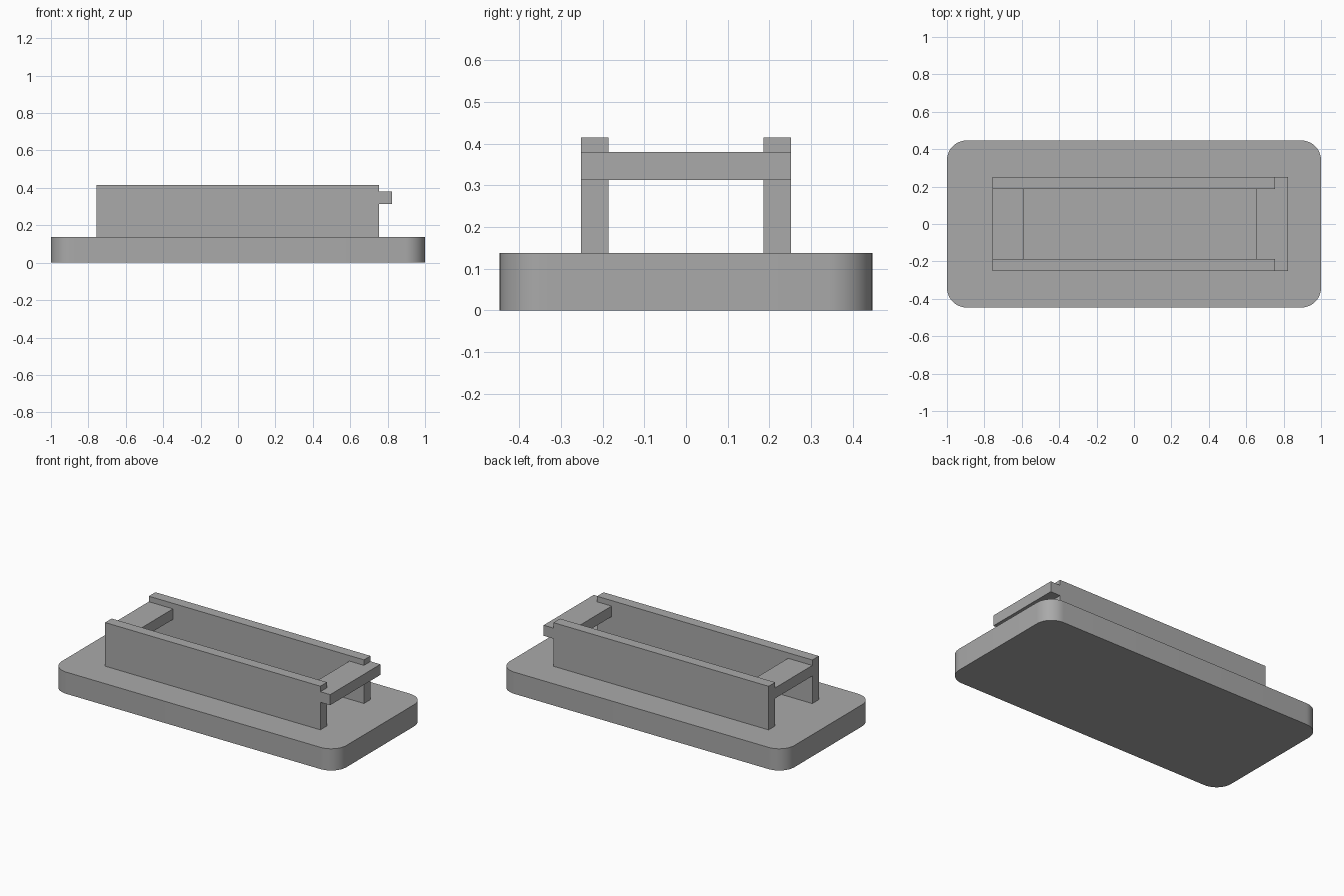
import bpy
import bmesh
from math import radians

cube = bpy.data.objects.get("Cube")
if cube:
    bpy.data.objects.remove(cube, do_unlink=True)

GREY = (0.4, 0.4, 0.4, 1.0)
grey = bpy.data.materials.new("plain_grey")
grey.use_nodes = True
grey.diffuse_color = GREY
grey.node_tree.nodes["Principled BSDF"].inputs["Base Color"].default_value = GREY


def prism(name, outline, z0, z1, corner_radius=0.0):
    """Extrude a flat outline from z0 to z1, optionally rounding its upright edges."""
    bm = bmesh.new()
    face = bm.faces.new([bm.verts.new((x, y, z0)) for x, y in outline])
    top = bmesh.ops.extrude_face_region(bm, geom=[face])["geom"]
    for v in top:
        if isinstance(v, bmesh.types.BMVert):
            v.co.z = z1
    if corner_radius:
        upright = [e for e in bm.edges
                   if abs(e.verts[0].co.z - e.verts[1].co.z) > 0.01]
        bmesh.ops.bevel(bm, geom=upright, offset=corner_radius,
                        segments=12, profile=0.5, affect='EDGES')
    bmesh.ops.recalc_face_normals(bm, faces=bm.faces)
    mesh = bpy.data.meshes.new(name)
    bm.to_mesh(mesh)
    bm.free()
    mesh.materials.append(grey)
    obj = bpy.data.objects.new(name, mesh)
    bpy.context.collection.objects.link(obj)
    return obj


def rect(x0, x1, y0, y1):
    return [(x0, y0), (x1, y0), (x1, y1), (x0, y1)]


BASE_TOP, RAIL_TOP = 0.138, 0.415
BAR_LOW, BAR_HIGH = 0.313, 0.38
BACK, FRONT = -0.757, 0.755      # rail ends along x
INNER, OUTER = 0.186, 0.252      # rail sides along y

# Rounded base plate
base = prism("base_plate", rect(-1, 1, -0.447, 0.447), 0, BASE_TOP, 0.107)
bpy.ops.object.select_all(action='DESELECT')
base.select_set(True)
bpy.context.view_layer.objects.active = base
bpy.ops.object.shade_smooth_by_angle(angle=radians(30))

# Side rails
for name, side in (("front_rail", -1), ("back_rail", 1)):
    y0, y1 = sorted((side * INNER, side * OUTER))
    prism(name, rect(BACK, FRONT, y0, y1), BASE_TOP, RAIL_TOP)

# Flush crossbar at one end
prism("flush_crossbar", rect(BACK, -0.587, -INNER, INNER), BAR_LOW, BAR_HIGH)

# T-shaped crossbar that overhangs the rail ends
prism("overhanging_crossbar",
      [(0.653, -INNER), (FRONT, -INNER), (FRONT, -OUTER), (0.824, -OUTER),
       (0.824, OUTER), (FRONT, OUTER), (FRONT, INNER), (0.653, INNER)],
      BAR_LOW, BAR_HIGH)
